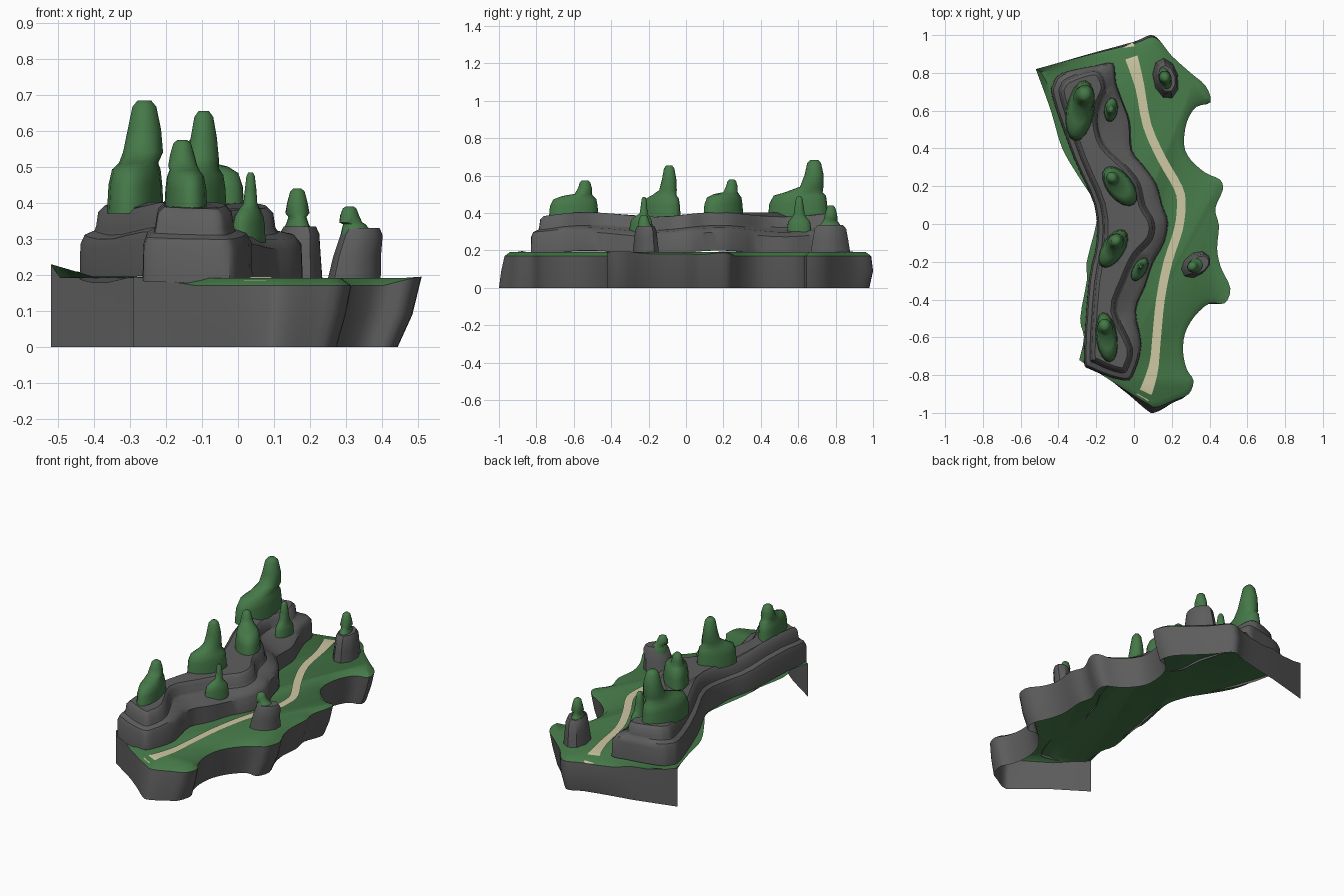
import bpy, math
from mathutils import Vector

if "Cube" in bpy.data.objects:
    bpy.data.objects.remove(bpy.data.objects["Cube"])


def material(name, rgb):
    m = bpy.data.materials.new(name)
    m.diffuse_color = (*rgb, 1)
    m.use_nodes = True
    m.node_tree.nodes["Principled BSDF"].inputs["Base Color"].default_value = m.diffuse_color
    return m


GREEN = material("green", (0.06, 0.19, 0.065))
SAND = material("sand", (0.62, 0.58, 0.37))
ROCK = material("rock", (0.11, 0.11, 0.11))


def make(name, verts, faces, mat, angle=40):
    me = bpy.data.meshes.new(name)
    me.from_pydata(verts, [], faces)
    me.materials.append(mat)
    for p in me.polygons:
        p.use_smooth = True
    me.set_sharp_from_angle(angle=math.radians(angle))
    ob = bpy.data.objects.new(name, me)
    bpy.context.collection.objects.link(ob)
    return ob


def spline(pts, k=3, closed=False):
    # Catmull-Rom through the points
    P = [Vector(p) for p in pts]
    n = len(P)
    get = (lambda i: P[i % n]) if closed else (lambda i: P[min(max(i, 0), n - 1)])
    out = []
    for i in range(n if closed else n - 1):
        a, b, c, d = (get(i + j) for j in (-1, 0, 1, 2))
        for s in range(k):
            t = s / k
            out.append(0.5 * (2 * b + (c - a) * t + (2 * a - 5 * b + 4 * c - d) * t * t
                              + (3 * b - a - 3 * c + d) * t ** 3))
    if not closed:
        out.append(P[-1])
    return out


def strip(rings, closed=True):
    n = len(rings[0])
    return [(r * n + i, r * n + (i + 1) % n, (r + 1) * n + (i + 1) % n, (r + 1) * n + i)
            for r in range(len(rings) - 1) for i in range(n if closed else n - 1)]


def loft(name, rings, mat, cap=True, angle=40):
    n = len(rings[0])
    faces = strip(rings)
    if cap:
        faces.append(tuple(range((len(rings) - 1) * n, len(rings) * n)))
    return make(name, [tuple(v) for r in rings for v in r], faces, mat, angle)


def inset(loop, d):
    # move a clockwise loop inwards
    n, out = len(loop), []
    for i, p in enumerate(loop):
        t = (loop[(i + 2) % n] - loop[i - 2]).normalized()
        out.append(p + Vector((t.y, -t.x)) * d)
    return out


# Shoreline: back left corner, along the right side, to the front left corner
shore = spline([(-.52, .82), (-.26, .89), (0, .955), (.09, .99), (.14, .965), (.2, .89), (.3, .80),
                (.38, .73), (.405, .645), (.33, .62), (.28, .54), (.265, .42), (.3, .34),
                (.38, .27), (.455, .235), (.47, .18), (.43, .08), (.45, -.01), (.44, -.13),
                (.46, -.23), (.51, -.34), (.48, -.42), (.4, -.42), (.32, -.49), (.27, -.58),
                (.26, -.68), (.28, -.77), (.315, -.83), (.29, -.9), (.22, -.93), (.12, -.97),
                (.07, -.95), (-.03, -.89), (-.29, -.72)])
back_edge = spline([(-.29, -.72), (-.265, -.6), (-.285, -.5), (-.25, -.3), (-.25, -.2), (-.2, 0),
                    (-.2, .1), (-.28, .23), (-.38, .4), (-.44, .6), (-.52, .82)])


def rim_z(p):
    z = .17 + .025 * min(max((p.x - .4) / .1, 0), 1)
    if p.x < -.15:
        z += .025 * min((-.15 - p.x) / .1, 1)
    if p.x < -.4:
        z += .035 * (-.4 - p.x) / .12
    return z


# Cliff wall: open at the left and underneath
top = [Vector((p.x, p.y, rim_z(p))) for p in shore]
mid, low = [], []
for p in shore:
    end = min(max((abs(p.y) - .85) / .1, 0), 1)
    dy = -.03 * end if p.y < 0 else -.01 * end
    s = max(p.x, 0)
    mid.append(Vector((p.x - .05 * s, p.y + (dy * .6 if p.y < 0 else .01 * end), .09)))
    low.append(Vector((p.x - .13 * s, p.y + (dy if p.x > -.2 else 0), 0)))
rings = [low, mid, top]
make("cliff_wall", [tuple(v) for r in rings for v in r], strip(rings, False), ROCK, 50)

# Grass ground with a softly dropping rim
loop = shore + back_edge[1:-1]
inner = inset(loop, .03)
loft("grass_ground", [[Vector((p.x, p.y, rim_z(p))) for p in loop],
                      [Vector((p.x, p.y, .192)) for p in inner]], GREEN)

# Sandy path ribbon
path = spline([(-.04, .945), (-.02, .90), (.03, .73), (.07, .52), (.15, .34), (.235, .19), (.25, .1),
               (.235, -.03), (.18, -.2), (.14, -.4), (.12, -.6), (.105, -.75), (.07, -.87), (.045, -.92)])
sides = [[], []]
for i, p in enumerate(path):
    t = (path[min(i + 1, len(path) - 1)] - path[max(i - 1, 0)]).normalized()
    z = .196 - .02 * max(0, (abs(p.y) - .88) / .06)
    w = .023 + .015 * max(0, (abs(p.y) - .7) / .25)
    for side, s in zip(sides, (-w, w)):
        side.append((p.x - t.y * s, p.y + t.x * s, z))
make("path", sides[0] + sides[1], strip(sides, False), SAND)

# Two-step rock terrace
lower = spline([(-.38, .80), (-.2, .84), (-.11, .85), (-.095, .75), (-.06, .65), (-.02, .54), (-.01, .39),
                (.05, .31), (.12, .21), (.15, .10), (.18, .01), (.16, -.10), (.10, -.21), (.06, -.33),
                (.01, -.46), (.04, -.64), (.0, -.79), (-.05, -.83), (-.23, -.77), (-.265, -.7),
                (-.24, -.3), (-.2, -.1), (-.21, .1), (-.32, .35), (-.43, .66), (-.43, .74)], 3, True)
upper = spline([(-.35, .77), (-.24, .81), (-.18, .8), (-.15, .72), (-.18, .64), (-.195, .54), (-.16, .42),
                (-.05, .31), (.02, .22), (.05, .10), (.10, .01), (.09, -.08), (.01, -.17), (-.05, -.30),
                (-.10, -.46), (-.015, -.65), (-.03, -.75), (-.07, -.785), (-.2, -.735), (-.23, -.68),
                (-.205, -.3), (-.165, -.1), (-.175, .1), (-.28, .35), (-.385, .66), (-.385, .73)], 3, True)


def level(a, b, t, z):
    return [Vector((*p.lerp(q, t), z + .012 * math.sin(p.y * 9))) for p, q in zip(a, b)]


tight = inset(upper, .02)
loft("rock_terrace", [level(lower, upper, 0, .188), level(lower, upper, .05, .285),
                      level(lower, upper, .3, .31), level(lower, upper, .9, .322),
                      level(upper, tight, 0, .335), level(upper, tight, .3, .375),
                      level(upper, tight, 1.2, .392)], ROCK, 50)


def ring(cx, cy, rx, ry, z, rot=0, n=16):
    c, s = math.cos(rot), math.sin(rot)
    pts = []
    for i in range(n):
        a = math.tau * i / n
        x, y = rx * math.cos(a), ry * math.sin(a)
        pts.append(Vector((cx + x * c - y * s, cy + x * s + y * c, z)))
    return pts


def tree(name, base, size, rot, z0, z1, tip, r, z2):
    # wide lobe up to z1, slim spire above the tip point up to z2
    (bx, by), (rx, ry), (tx, ty) = base, size, tip
    mix = lambda t: (bx + (tx - bx) * t, by + (ty - by) * t)
    h = z2 - z1
    loft(name, [ring(bx, by, rx, ry, z0, rot),
                ring(bx, by, rx * .94, ry * .95, z0 + (z1 - z0) * .6, rot),
                ring(*mix(.1), rx * .85, ry * .86, z1 - .012, rot),
                ring(*mix(.35), rx * .7, ry * .62, z1 + .006, rot),
                ring(*mix(.85), r * 1.2, r * 1.35, z1 + h * .2, rot),
                ring(tx, ty, r, r * 1.1, z1 + h * .55, rot),
                ring(tx, ty, r * .72, r * .8, z2 - h * .1, rot),
                ring(tx, ty, r * .4, r * .45, z2, rot)], GREEN, True, 60)


R = math.radians
# Big trees on the terrace, small ones on its lower step, two on boulders
tree("tree_back", (-.285, .60), (.075, .165), R(-10), .37, .505, (-.26, .685), .047, .685)
tree("tree_middle", (-.075, .2), (.07, .125), R(38), .37, .495, (-.115, .245), .03, .58)
tree("tree_centre", (-.11, -.13), (.06, .115), R(-32), .37, .49, (-.095, -.09), .036, .655)
tree("tree_front", (-.145, -.6), (.058, .135), R(8), .37, .485, (-.155, -.54), .034, .575)
tree("small_tree_back", (-.122, .605), (.036, .065), R(-8), .30, .37, (-.122, .605), .022, .49)
tree("small_tree_front", (.03, -.24), (.036, .07), R(-30), .29, .375, (.035, -.225), .016, .485)
tree("boulder_tree_back", (.165, .77), (.034, .06), R(15), .31, .355, (.165, .775), .028, .44)
tree("boulder_tree_side", (.33, -.22), (.045, .05), R(-45), .28, .335, (.31, -.225), .025, .39)


def boulder(name, base, size, rot, lean, z):
    (x, y), (rx, ry) = base, size
    rows = ((0, 1, .188), (.35, .9, .188 + (z - .188) * .45), (.9, .8, z - .02), (1, .65, z))
    loft(name, [ring(x + lean * t, y, rx * k, ry * k, h, rot, 9) for t, k, h in rows], ROCK, True, 45)


boulder("boulder_back", (.168, .77), (.068, .11), R(12), .005, .335)
boulder("boulder_side", (.325, -.215), (.06, .085), R(-50), .022, .33)
